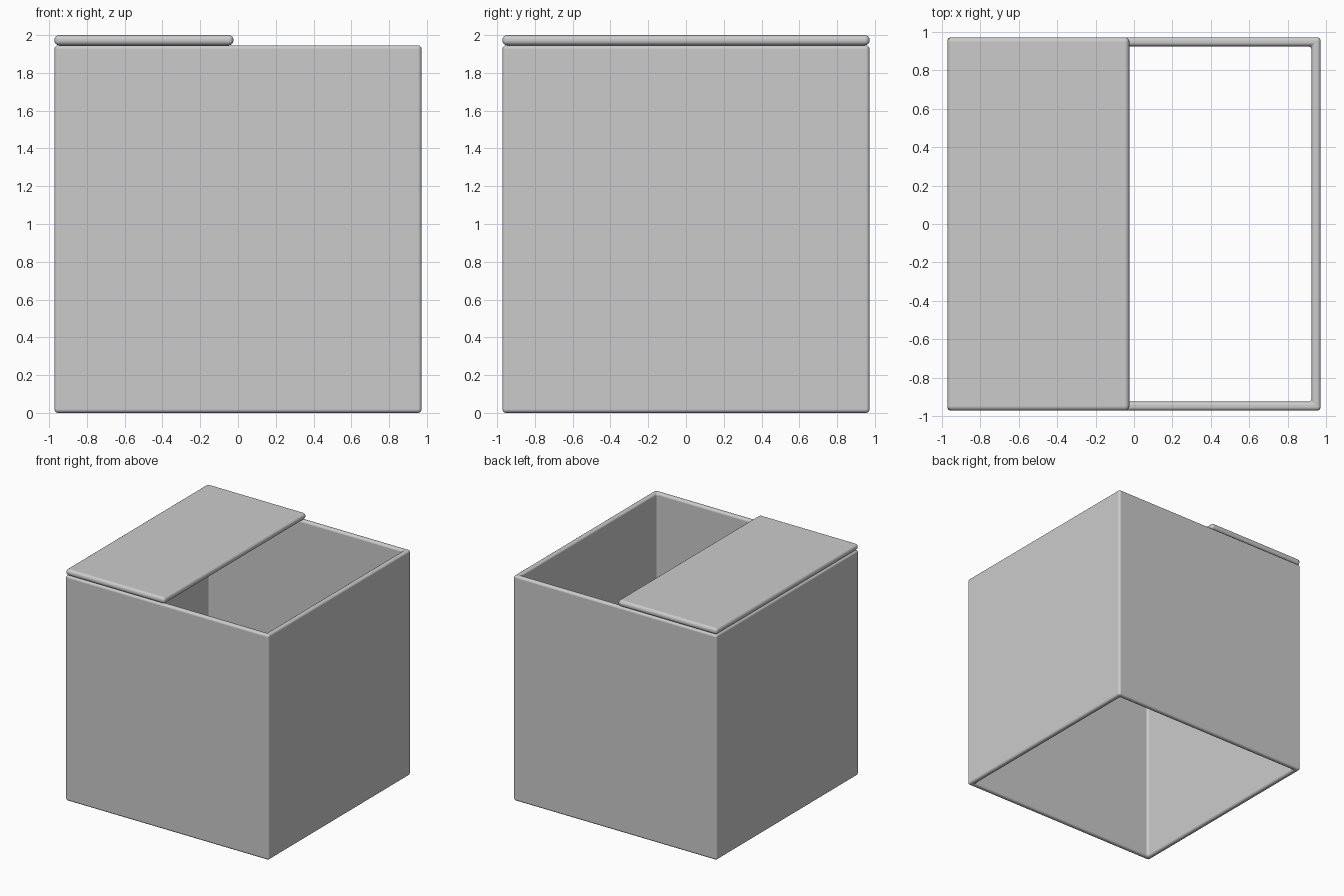
import bpy, bmesh
from mathutils import Matrix

if "Cube" in bpy.data.objects:
    bpy.data.objects.remove(bpy.data.objects["Cube"])

HALF = 0.972     # outer half width of the box
HEIGHT = 1.946   # wall height
WALL = 0.047     # panel thickness


def make_block(name, lo, hi, open_ends=False):
    """Axis-aligned block between two corners, optionally without top and bottom."""
    size = [b - a for a, b in zip(lo, hi)]
    mid = [(a + b) / 2 for a, b in zip(lo, hi)]
    bm = bmesh.new()
    bmesh.ops.create_cube(bm, size=1, matrix=Matrix.Translation(mid) @ Matrix.Diagonal((*size, 1)))
    if open_ends:
        ends = [f for f in bm.faces if abs(f.normal.z) > 0.5]
        bmesh.ops.delete(bm, geom=ends, context='FACES_ONLY')
    mesh = bpy.data.meshes.new(name)
    bm.to_mesh(mesh)
    bm.free()
    for p in mesh.polygons:
        p.use_smooth = True
    obj = bpy.data.objects.new(name, mesh)
    bpy.context.collection.objects.link(obj)
    return obj


def round_edges(obj, width):
    bevel = obj.modifiers.new("rounded_edges", 'BEVEL')
    bevel.width = width
    bevel.segments = 4
    bevel.limit_method = 'ANGLE'
    bevel.harden_normals = True


# Four walls, open at top and bottom
walls = make_block("box_walls", (-HALF, -HALF, 0), (HALF, HALF, HEIGHT), open_ends=True)
solid = walls.modifiers.new("thickness", 'SOLIDIFY')
solid.thickness = WALL
solid.offset = -1
solid.use_even_offset = True
round_edges(walls, 0.02)

# Half lid lying over the left side
lid = make_block("half_lid", (-HALF, -HALF, HEIGHT), (-0.024, HALF, 2.0))
round_edges(lid, 0.025)
